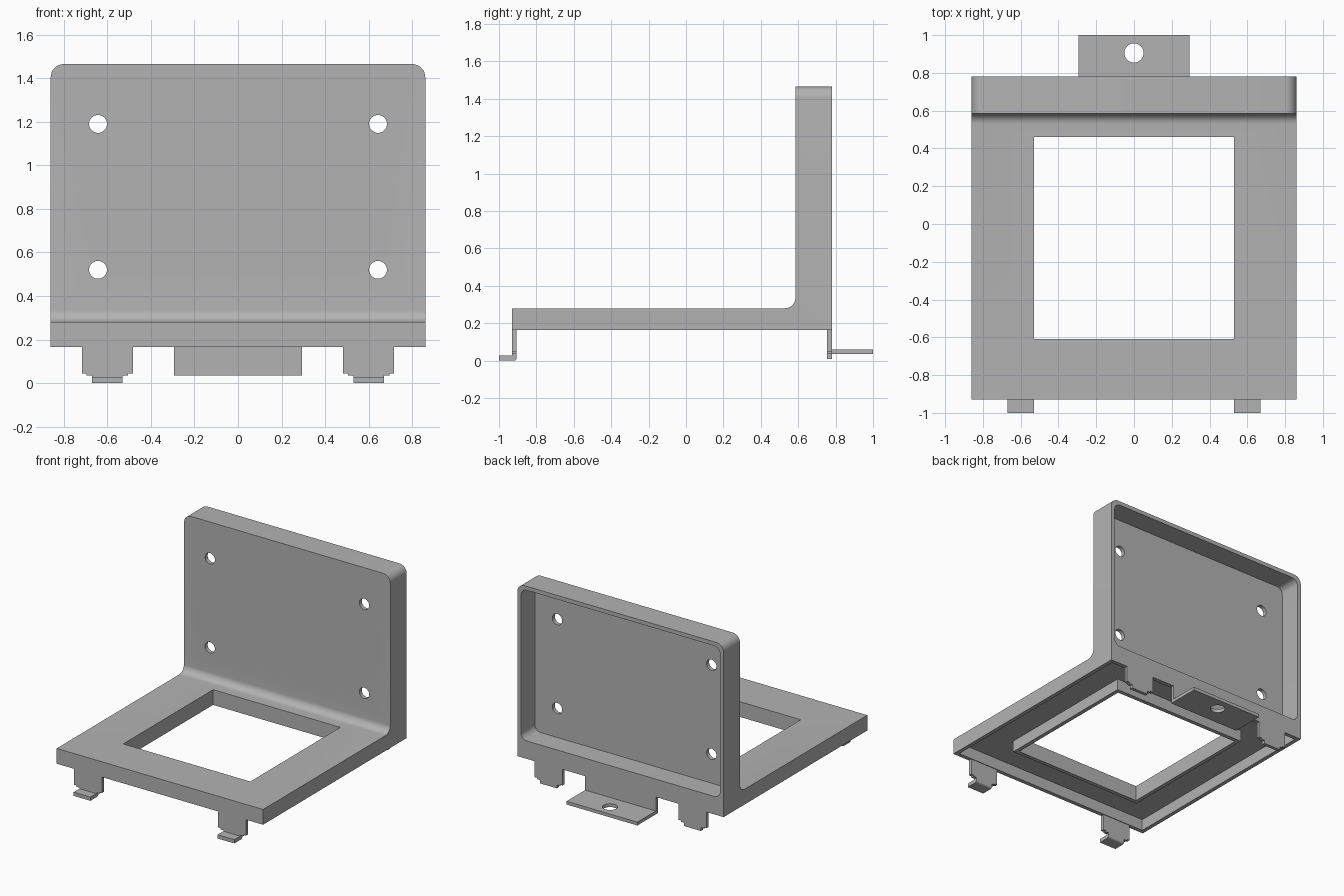
import bpy, bmesh
from math import pi
from mathutils import Matrix, Vector

cube = bpy.data.objects.get("Cube")
if cube:
    bpy.data.objects.remove(cube, do_unlink=True)

grey = bpy.data.materials.new("matt grey")
grey.use_nodes = True
grey.diffuse_color = (0.45, 0.45, 0.45, 1)
grey.node_tree.nodes["Principled BSDF"].inputs["Base Color"].default_value = grey.diffuse_color


def finish(name, bm):
    bmesh.ops.recalc_face_normals(bm, faces=bm.faces)
    mesh = bpy.data.meshes.new(name)
    bm.to_mesh(mesh)
    bm.free()
    mesh.materials.append(grey)
    obj = bpy.data.objects.new(name, mesh)
    bpy.context.collection.objects.link(obj)
    return obj


def round_edges(bm, radius, test):
    """Bevel every edge whose midpoint and direction pass the test."""
    edges = []
    for e in bm.edges:
        a, b = e.verts[0].co, e.verts[1].co
        if test((a + b) / 2, (b - a).normalized()):
            edges.append(e)
    bmesh.ops.bevel(bm, geom=edges, offset=radius, segments=8, profile=0.5, affect='EDGES')


def prism(points, axis, start, end):
    """Extrude a YZ outline along x, or an XZ outline along y."""
    bm = bmesh.new()
    verts = [bm.verts.new((start, u, v) if axis == 'x' else (u, start, v)) for u, v in points]
    face = bm.faces.new(verts)
    new = bmesh.ops.extrude_face_region(bm, geom=[face])["geom"]
    step = Vector((end - start, 0, 0)) if axis == 'x' else Vector((0, end - start, 0))
    bmesh.ops.translate(bm, vec=step, verts=[v for v in new if isinstance(v, bmesh.types.BMVert)])
    return bm


def box(x0, x1, y0, y1, z0, z1):
    return prism([(y0, z0), (y1, z0), (y1, z1), (y0, z1)], 'x', x0, x1)


def hole(radius, depth, at, along_y):
    bm = bmesh.new()
    turn = Matrix.Rotation(pi / 2, 4, 'X') if along_y else Matrix.Identity(4)
    bmesh.ops.create_cone(bm, cap_ends=True, segments=32, radius1=radius, radius2=radius,
                          depth=depth, matrix=Matrix.Translation(at) @ turn)
    return bm


def cut(obj, cutter):
    """Subtract a cutter and discard it."""
    cutter.hide_render = True
    mod = obj.modifiers.new("cut", 'BOOLEAN')
    mod.operation, mod.solver, mod.object = 'DIFFERENCE', 'EXACT', cutter
    bpy.context.view_layer.objects.active = obj
    bpy.ops.object.modifier_apply(modifier=mod.name)
    bpy.data.objects.remove(cutter, do_unlink=True)


def smooth(obj):
    bpy.ops.object.select_all(action='DESELECT')
    obj.select_set(True)
    bpy.context.view_layer.objects.active = obj
    bpy.ops.object.shade_smooth_by_angle(angle=pi / 6)


# Main dimensions
W, FRONT, BACK, WALL = 0.86, -0.93, 0.78, 0.585
LOW, DECK, TOP, T = 0.165, 0.28, 1.465, 0.03

# Angled body with an inner fillet and round upper corners
bm = prism([(FRONT, LOW), (BACK, LOW), (BACK, TOP), (WALL, TOP), (WALL, DECK), (FRONT, DECK)],
           'x', -W, W)
round_edges(bm, 0.055, lambda m, d: abs(d.x) > 0.9 and abs(m.y - WALL) < 0.01 and abs(m.z - DECK) < 0.01)
round_edges(bm, 0.06, lambda m, d: abs(d.y) > 0.9 and m.z > TOP - 0.01)
body = finish("bracket_body", bm)

# Hollow back of the upright panel
bm = box(-W + T, W - T, WALL + T, BACK + 0.1, 0.30, TOP - T)
round_edges(bm, 0.05, lambda m, d: abs(d.y) > 0.9)
cut(body, finish("panel_pocket", bm))

# Hollow underside, leaving a lip around the window
cavity = finish("deck_cavity", box(-W + T, W - T, FRONT + T, BACK - T, LOW - 0.1, DECK - T))
X, Y0, Y1 = 0.53, -0.61, 0.46
cut(cavity, finish("window_lip", box(-X - T, X + T, Y0 - T, Y1 + T, 0, 0.5)))
cut(body, cavity)
cut(body, finish("window", box(-X, X, Y0, Y1, 0, 0.5)))

# Four screw holes in the panel
for x in (-0.643, 0.643):
    for z in (0.52, 1.19):
        cut(body, finish("screw_hole", hole(0.041, 0.3, (x, 0.6, z), True)))
smooth(body)

# Rear strap with its screw hole
strap = finish("rear_strap", prism([(0.755, LOW), (BACK, LOW), (BACK, 0.06), (1, 0.06),
                                    (1, 0.035), (0.755, 0.035)], 'x', -0.295, 0.295))
cut(strap, finish("strap_hole", hole(0.051, 0.2, (0, 0.905, 0.05), False)))
smooth(strap)


def tab_outline(centre, bottom):
    half = [(0.1175, LOW), (0.1175, 0.045), (0.095, 0.045), (0.095, 0.035), (0.07, 0.035), (0.07, bottom)]
    return [(centre + u, v) for u, v in half] + [(centre - u, v) for u, v in reversed(half)]


# Stepped tabs at front and back, with hooked feet at the front
for side, x in (("left", 0.6), ("right", -0.6)):
    finish(f"rear_tab_{side}", prism(tab_outline(x, 0.01), 'y', 0.755, BACK))
    finish(f"front_tab_{side}", prism(tab_outline(x, 0.025), 'y', FRONT, -0.905))
    bm = box(x - 0.07, x + 0.07, -1, -0.905, 0, 0.028)
    round_edges(bm, 0.015, lambda m, d: abs(d.x) > 0.9 and m.y > -0.92 and m.z < 0.01)
    smooth(finish(f"front_foot_{side}", bm))
